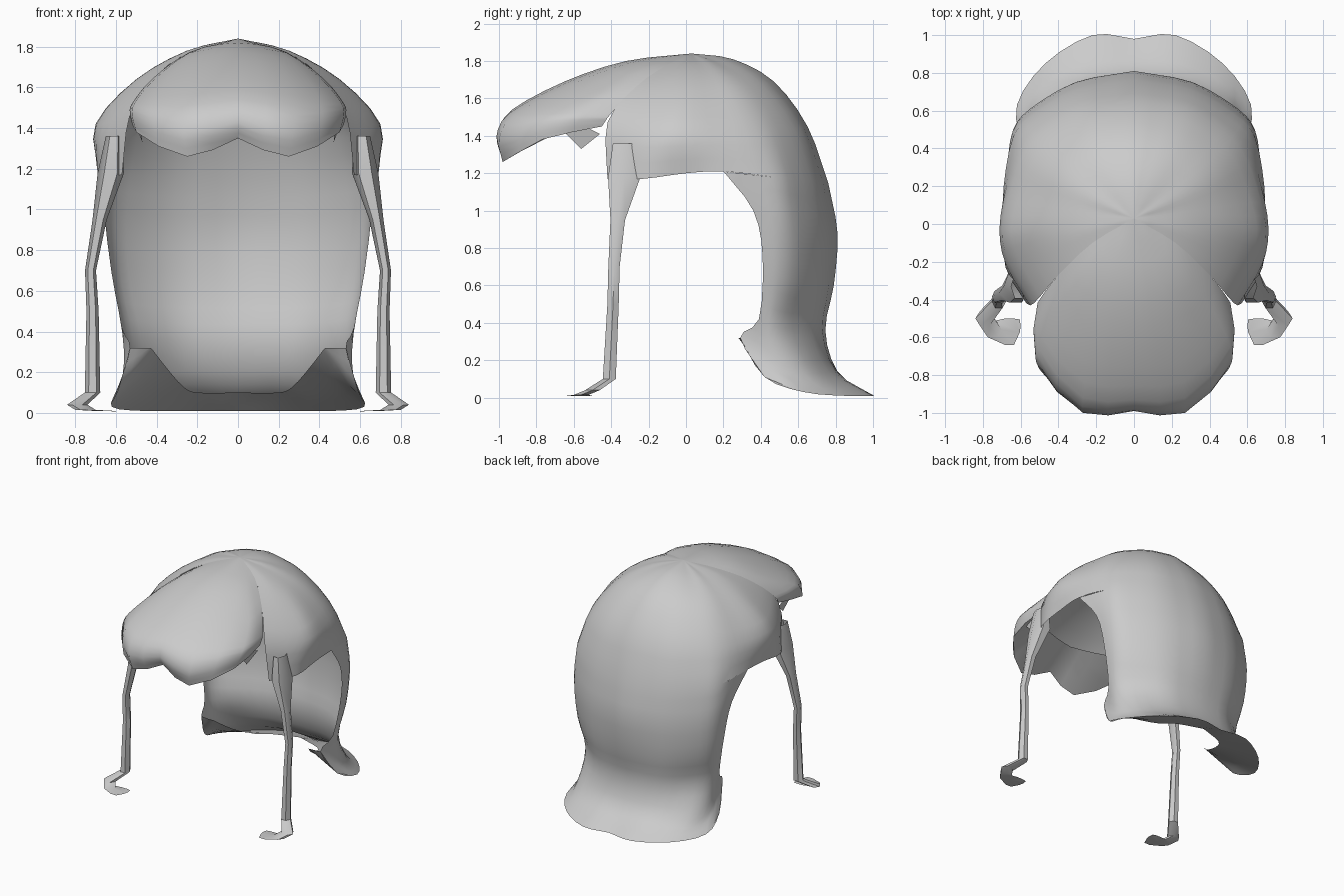
import bpy, bmesh, math
from mathutils import Vector

cube = bpy.data.objects.get("Cube")
if cube:
    bpy.data.objects.remove(cube, do_unlink=True)

grey = bpy.data.materials.new("light grey")
grey.use_nodes = True
grey.diffuse_color = (0.6, 0.6, 0.6, 1)
grey.node_tree.nodes["Principled BSDF"].inputs["Base Color"].default_value = (0.6, 0.6, 0.6, 1)


def spline(points, steps):
    """Smooth curve through the points."""
    p = [Vector(q) for q in points]
    p = [2 * p[0] - p[1]] + p + [2 * p[-1] - p[-2]]
    out = []
    for i in range(1, len(p) - 2):
        a, b, c, d = p[i - 1:i + 3]
        for k in range(steps):
            t = k / steps
            out.append(0.5 * (2 * b + (c - a) * t + (2 * a - 5 * b + 4 * c - d) * t * t
                              + (3 * b - a - 3 * c + d) * t ** 3))
    return out + [p[-2]]


def add_patch(bm, columns, steps=3, cross=3):
    """Skin a smooth surface over the columns, then mirror it."""
    cols = [spline(c, steps) for c in columns]
    rows = [spline(r, cross) for r in zip(*cols)]
    for side in (1, -1):
        grid = [[bm.verts.new((v.x * side, v.y, max(v.z, 0))) for v in r] for r in rows]
        for r, s in zip(grid, grid[1:]):
            for i in range(len(r) - 1):
                quad = [r[i], r[i + 1], s[i + 1], s[i]]
                bm.faces.new(quad if side > 0 else quad[::-1])


def finish(bm, name, angle=50):
    bmesh.ops.remove_doubles(bm, verts=bm.verts, dist=0.002)
    bmesh.ops.dissolve_degenerate(bm, edges=bm.edges, dist=0.0005)
    bmesh.ops.recalc_face_normals(bm, faces=bm.faces)
    mesh = bpy.data.meshes.new(name)
    bm.to_mesh(mesh)
    bm.free()
    mesh.materials.append(grey)
    ob = bpy.data.objects.new(name, mesh)
    bpy.context.collection.objects.link(ob)
    bpy.ops.object.select_all(action="DESELECT")
    ob.select_set(True)
    bpy.context.view_layer.objects.active = ob
    bpy.ops.object.shade_smooth_by_angle(angle=math.radians(angle))


crown = (0, .03, 1.84)
# Strands running from the crown to the flared hem, back centre to side edge
back = [
    [crown, (0, .25, 1.81), (0, .47, 1.69), (0, .65, 1.45), (0, .76, 1.15),
     (0, .81, .88), (0, .79, .6), (0, .745, .36), (0, .81, .14), (0, .98, .01)],
    [crown, (.1, .23, 1.8), (.2, .43, 1.68), (.27, .61, 1.44), (.3, .71, 1.15),
     (.31, .75, .88), (.3, .74, .6), (.27, .71, .36), (.25, .79, .14), (.22, 1, .01)],
    [crown, (.17, .18, 1.79), (.34, .34, 1.67), (.47, .49, 1.44), (.53, .58, 1.17),
     (.55, .61, .9), (.53, .6, .62), (.48, .57, .37), (.49, .68, .13), (.47, .85, .01)],
    [crown, (.21, .13, 1.79), (.42, .25, 1.66), (.58, .37, 1.43), (.64, .46, 1.18),
     (.64, .5, .95), (.61, .5, .66), (.56, .47, .38), (.57, .52, .15), (.62, .63, .03)],
    [crown, (.24, .08, 1.78), (.46, .14, 1.65), (.65, .19, 1.42), (.69, .2, 1.21),
     (.66, .36, 1), (.63, .41, .75), (.57, .39, .42), (.53, .29, .32), (.59, .42, .11)],
]
# Shorter strands over the ears
side = [
    [crown, (.25, .02, 1.78), (.5, 0, 1.64), (.7, -.03, 1.42), (.69, 0, 1.2)],
    [crown, (.25, -.04, 1.78), (.48, -.12, 1.64), (.66, -.2, 1.42), (.68, -.23, 1.17)],
    [crown, (.22, -.1, 1.78), (.4, -.27, 1.66), (.53, -.42, 1.47), (.57, -.42, 1.17)],
]

bm = bmesh.new()
add_patch(bm, [c[:5] for c in back] + side)
add_patch(bm, [c[4:] for c in back])
finish(bm, "cap_and_back_curtain")

# Curled underside of the hem, ending in a forward flick at each corner
bm = bmesh.new()
add_patch(bm, [[back[0][-1], (0, .79, .1)], [back[1][-1], (.2, .72, .1)],
               [back[2][-1], (.27, .6, .13)], [back[3][-1], (.35, .42, .22)],
               [back[4][-1], (.42, .3, .31)], [back[4][-2], (.43, .28, .32)]])
finish(bm, "hem_underside")

# Fringe swept forward from the crown, with its underside
bm = bmesh.new()
fringe = [
    [crown, (0, -.32, 1.8), (0, -.65, 1.69), (0, -.93, 1.54), (0, -.99, 1.43), (0, -.95, 1.35)],
    [crown, (.13, -.3, 1.79), (.23, -.62, 1.67), (.27, -.92, 1.51), (.27, -1, 1.38), (.25, -.98, 1.26)],
    [crown, (.24, -.24, 1.77), (.42, -.46, 1.63), (.51, -.65, 1.52), (.52, -.72, 1.46), (.5, -.77, 1.38)],
    [crown, (.22, -.1, 1.78), (.4, -.27, 1.66), (.5, -.4, 1.52), (.51, -.43, 1.48), (.51, -.45, 1.45)],
]
add_patch(bm, fringe, cross=2)
inner = [(0, -.72, 1.46), (.18, -.68, 1.46), (.42, -.58, 1.46), (.46, -.46, 1.47)]
add_patch(bm, [[c[-1], p] for c, p in zip(fringe, inner)], cross=2)
finish(bm, "fringe", 40)

# Small stray tufts below the fringe corners
bm = bmesh.new()
for s in (1, -1):
    bm.faces.new([bm.verts.new((x * s, y, z)) for x, y, z in
                  ((.48, -.65, 1.42), (.47, -.56, 1.33), (.5, -.46, 1.41), (.5, -.56, 1.46))])
finish(bm, "fringe_tufts")

# Long thin locks in front of the ears: x, y, half width, half depth, height
lock = [(.61, -.33, .04, .07, 1.36), (.625, -.33, .065, .1, 1.18), (.68, -.365, .035, .045, .95),
        (.725, -.385, .027, .035, .7), (.715, -.39, .03, .035, .5), (.715, -.41, .038, .04, .1),
        (.79, -.5, .05, .045, .04), (.75, -.56, .05, .045, .015),
        (.66, -.57, .05, .08, .01), (.61, -.54, .01, .04, .008)]
bm = bmesh.new()
for s in (1, -1):
    rings = []
    for x, y, rx, ry, z in lock:
        rings.append([bm.verts.new((s * (x + rx * math.cos(a)), y + ry * math.sin(a), z))
                      for a in (k * math.tau / 6 for k in range(6))])
    for r, t in zip(rings, rings[1:]):
        for i in range(6):
            j = (i + 1) % 6
            bm.faces.new((r[i], r[j], t[j], t[i]))
finish(bm, "front_locks")
